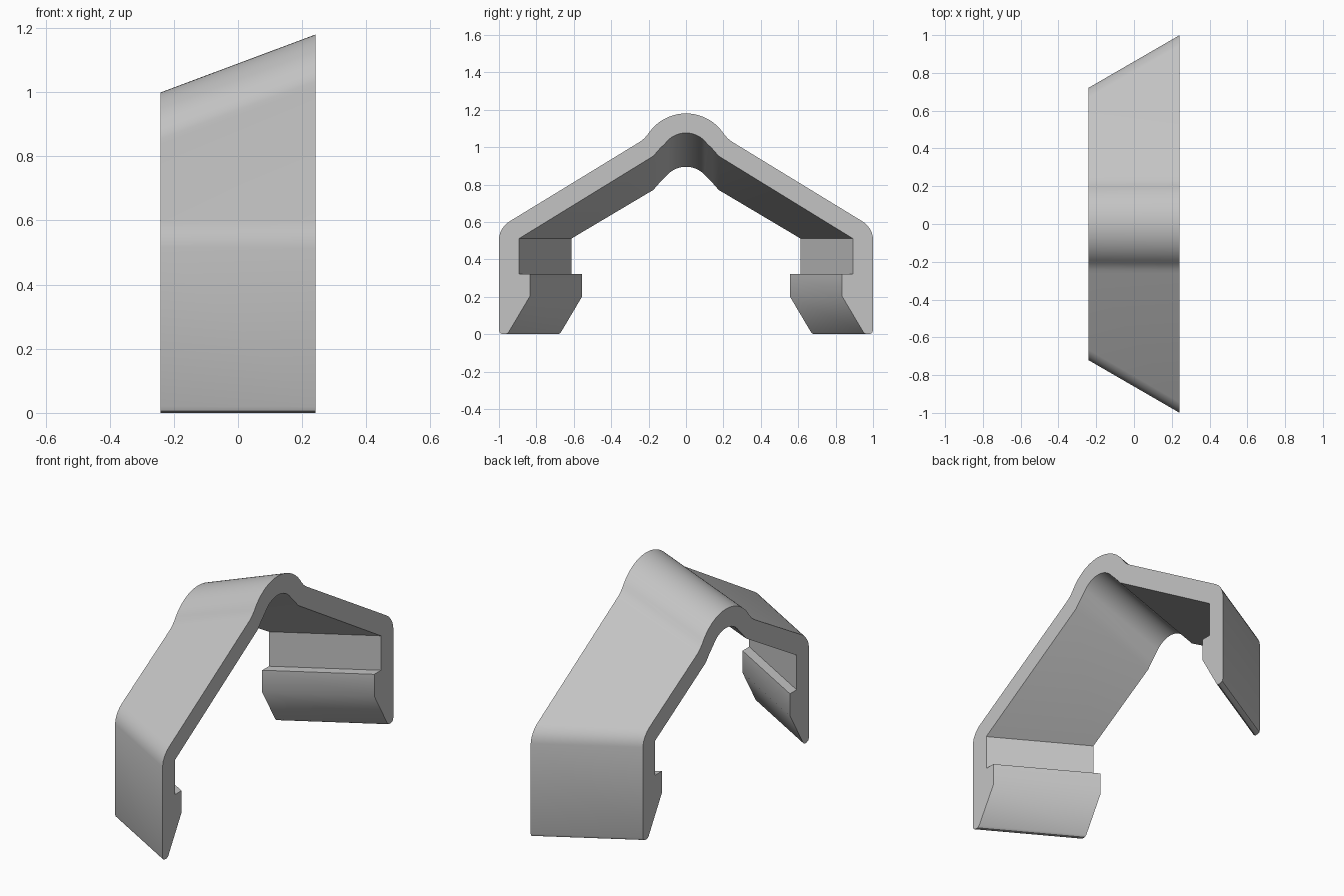
import bpy, bmesh
from math import sin, cos, radians

if "Cube" in bpy.data.objects:
    bpy.data.objects.remove(bpy.data.objects["Cube"], do_unlink=True)

HALF_WIDTH = 0.242
SIDE_SHIFT = 0.28     # legs move inward at the narrow end
RIDGE_SHIFT = 0.181   # ridge drops at the narrow end


def arc(radius, start, end, steps):
    """Points of the ridge arc, angles measured from horizontal."""
    angles = [radians(start + (end - start) * i / steps) for i in range(steps + 1)]
    return [(radius * cos(a), 0.938 + radius * sin(a)) for a in angles]


# Half of the wide-end profile, from the ridge top round to the ridge underside
outer_ridge = arc(0.242, 90, 38, 10) + [(0.206, 1.066), (0.222, 1.048), (0.24, 1.033), (0.262, 1.019)]
leg = [
    (0.945, 0.602), (0.963, 0.588), (0.98, 0.568), (0.993, 0.545), (1.0, 0.515),
    (1.0, 0.02), (0.994, 0.006), (0.98, 0.0), (0.962, 0.0), (0.95, 0.008),
    (0.835, 0.202), (0.835, 0.322), (0.893, 0.322), (0.893, 0.511),
]
inner_ridge = [(0.175, 0.952), (0.14, 0.992)] + arc(0.138, 37, 90, 8)


def profile(side, drop):
    half = [(y, z - drop) for y, z in outer_ridge]
    half += [(y - side, z) for y, z in leg]
    half += [(y, z - drop) for y, z in inner_ridge]
    return half + [(-y, z) for y, z in reversed(half[1:-1])]


# Loft between the wide end and the narrow end
bm = bmesh.new()
wide = [bm.verts.new((HALF_WIDTH, y, z)) for y, z in profile(0, 0)]
narrow = [bm.verts.new((-HALF_WIDTH, y, z)) for y, z in profile(SIDE_SHIFT, RIDGE_SHIFT)]
count = len(wide)
for i in range(count):
    j = (i + 1) % count
    bm.faces.new((wide[i], wide[j], narrow[j], narrow[i]))
bm.faces.new(wide)
bm.faces.new(list(reversed(narrow)))
bmesh.ops.recalc_face_normals(bm, faces=bm.faces[:])

mesh = bpy.data.meshes.new("roof_clip")
bm.to_mesh(mesh)
bm.free()
clip = bpy.data.objects.new("roof_clip", mesh)
bpy.context.collection.objects.link(clip)

# Plain grey material
grey = bpy.data.materials.new("light_grey")
grey.use_nodes = True
colour = (0.55, 0.55, 0.55, 1.0)
grey.diffuse_color = colour
grey.node_tree.nodes["Principled BSDF"].inputs["Base Color"].default_value = colour
mesh.materials.append(grey)

# Smooth the rounded parts and keep the edges crisp
bpy.ops.object.select_all(action="DESELECT")
clip.select_set(True)
bpy.context.view_layer.objects.active = clip
bpy.ops.object.shade_smooth_by_angle(angle=radians(30))
